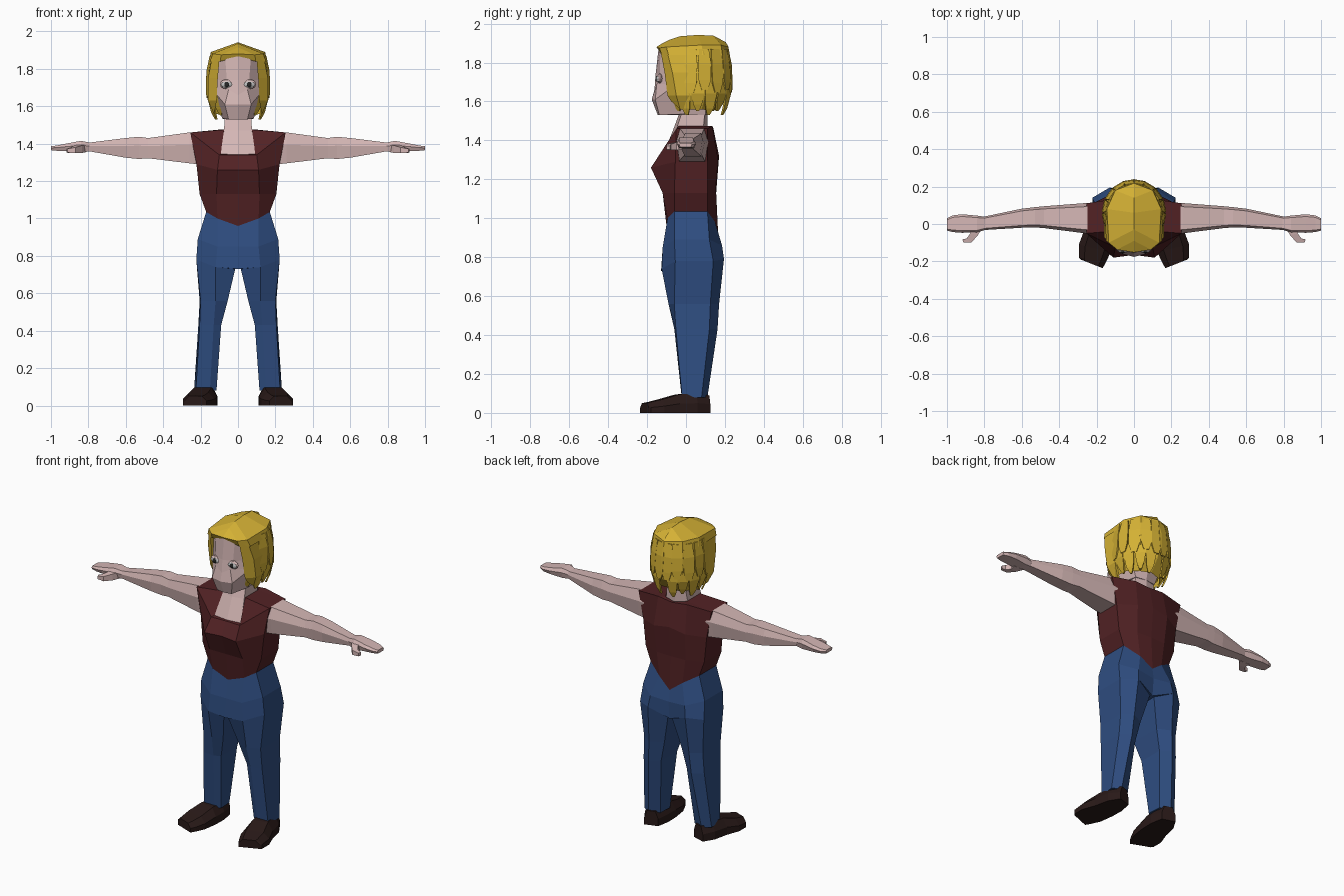
import bpy, bmesh, math
from mathutils import Vector


def material(name, rgb):
    m = bpy.data.materials.new(name)
    m.diffuse_color = (*rgb, 1)
    return m


SKIN = material("skin", (.66, .47, .46))
SHIRT = material("maroon", (.085, .016, .018))
DENIM = material("denim", (.028, .075, .22))
SHOE = material("dark_leather", (.022, .010, .009))
HAIR = material("blonde", (.66, .44, .035))
WHITE = material("eye_white", (.8, .8, .78))
BLACK = material("pupil", (.02, .02, .02))


def ring(z, *pts):
    # points are (x, y) at height z, or (x, y, own z)
    return [Vector((*p, z)) if len(p) == 2 else Vector(p) for p in pts]


def loft(name, rings, mat, closed=True, caps=(True, True)):
    """Skin rings of points, then mirror the result across x = 0."""
    bm = bmesh.new()
    for s in (1, -1):
        vs = [[bm.verts.new((p[0] * s, p[1], p[2])) for p in r] for r in rings]
        n = len(rings[0])
        for a, b in zip(vs, vs[1:]):
            for i in range(n if closed else n - 1):
                j = (i + 1) % n
                bm.faces.new((a[i], a[j], b[j], b[i]))
        for cap, r in zip(caps, (vs[0], vs[-1])):
            if cap:
                bm.faces.new(r)
    bmesh.ops.remove_doubles(bm, verts=bm.verts, dist=.0005)
    bmesh.ops.recalc_face_normals(bm, faces=bm.faces)
    me = bpy.data.meshes.new(name)
    bm.to_mesh(me)
    bm.free()
    me.materials.append(mat)
    ob = bpy.data.objects.new(name, me)
    bpy.context.collection.objects.link(ob)
    return ob


# Sleeveless top: half rings from front centre to back centre
hem = ring(0, (0, -.10, .96), (.11, -.095, 1.0), (.17, -.06, 1.035),
           (.17, .11, 1.035), (.08, .15, .98), (0, .165, .92))
loft("shirt", [
    hem,
    ring(1.13, (0, -.12), (.115, -.12), (.205, -.06), (.205, .11), (.10, .15), (0, .155)),
    ring(1.26, (0, -.165), (.11, -.18), (.222, -.055, 1.29), (.222, .11, 1.29),
         (.11, .165, 1.30), (0, .17, 1.32)),
    ring(1.34, (0, -.122), (.10, -.125), (.255, -.05, 1.46), (.255, .11, 1.46),
         (.10, .135, 1.475), (0, .14, 1.465)),
    ring(1.475, (0, -.105, 1.342), (.09, -.10, 1.345), (.075, -.035), (.075, .09),
         (.06, .115), (0, .125, 1.465))], SHIRT, closed=False, caps=(False, False))

# Trousers: pelvis and legs
loft("trouser_hips", [
    hem,
    ring(.85, (0, -.12), (.11, -.12), (.215, -.06, .89), (.215, .12, .89), (.12, .185, .86), (0, .175)),
    ring(.74, (0, -.128, .73), (.12, -.125), (.223, -.055, .78), (.223, .14, .78),
         (.13, .195, .79), (0, .165, .74))], DENIM, closed=False, caps=(False, True))
loft("trouser_leg", [
    ring(.78, (.015, -.12, .73), (.12, -.125, .74), (.223, -.055), (.223, .14), (.13, .195, .79), (.015, .16, .74)),
    ring(.56, (.055, -.07), (.12, -.09), (.20, -.06), (.205, .125), (.14, .17), (.06, .13)),
    ring(.43, (.09, -.04), (.13, -.06), (.205, -.052), (.212, .12), (.15, .162), (.09, .12)),
    ring(.08, (.115, -.005), (.15, -.022), (.225, -.02), (.235, .08), (.185, .11), (.12, .085))], DENIM)

# Shoes turned outwards, lofted from heel to toe
def shoe_section(inner, outer, h):
    (xi, yi), (xo, yo) = inner, outer
    a, b = Vector((xi, yi, 0)), Vector((xo, yo, 0))
    up = Vector((0, 0, 1))
    return [a, b, b + up * h * .5, b.lerp(a, .2) + up * h, a.lerp(b, .2) + up * h, a + up * h * .5]

loft("shoe", [
    shoe_section((.125, .10), (.205, .125), .09),
    shoe_section((.11, .02), (.245, .06), .10),
    shoe_section((.112, -.06), (.265, -.03), .095),
    shoe_section((.125, -.15), (.295, -.11), .07),
    shoe_section((.15, -.205), (.295, -.18), .055),
    shoe_section((.168, -.236), (.285, -.19), .05)], SHOE)

# Arms with mitten hands
def arm_section(x, y0, y1, z0, z1):
    w, h = y1 - y0, z1 - z0
    return [(x, y0 + .1 * w, z0), (x, y0, z0 + .6 * h), (x, y0 + .12 * w, z1),
            (x, y1 - .12 * w, z1), (x, y1, z0 + .6 * h), (x, y1 - .1 * w, z0)]

loft("arm", [arm_section(*s) for s in (
    (.215, -.05, .115, 1.29, 1.462), (.26, -.05, .112, 1.295, 1.46),
    (.48, -.022, .095, 1.322, 1.43), (.53, -.018, .09, 1.318, 1.437),
    (.60, -.02, .082, 1.325, 1.43), (.80, -.032, .04, 1.36, 1.405))], SKIN)
loft("hand", [arm_section(*s) for s in (
    (.79, -.03, .038, 1.36, 1.405), (.84, -.045, .045, 1.355, 1.415),
    (.92, -.047, .052, 1.36, 1.40), (.97, -.043, .046, 1.362, 1.39),
    (1.0, -.035, .03, 1.365, 1.386))], SKIN)
loft("thumb", [[(x0, y0, zl), (x1, y1, zl), (x1, y1, zh), (x0, y0, zh)]
               for x0, y0, x1, y1, zl, zh in (
    (.81, -.02, .88, -.02, 1.355, 1.395), (.835, -.06, .875, -.05, 1.35, 1.39),
    (.87, -.10, .895, -.078, 1.35, 1.38), (.912, -.10, .918, -.082, 1.352, 1.372))], SKIN)

# Neck with the exposed upper chest
loft("neck", [
    ring(1.33, (0, -.115), (.095, -.11), (.09, .09), (0, .10)),
    ring(1.47, (0, -.06), (.075, -.045), (.075, .09), (0, .11)),
    ring(1.58, (0, -.02), (.068, -.01), (.06, .10), (0, .11))],
    SKIN, closed=False, caps=(False, False))

# Head: half rings from chin to crown
loft("head", [
    ring(1.53, (0, -.145), (.05, -.137), (.085, -.02, 1.535), (.07, .10), (0, .11)),
    ring(1.61, (0, -.176), (.07, -.158), (.112, -.09, 1.66), (.10, .10), (0, .13)),
    ring(1.69, (0, -.162, 1.66), (.05, -.15), (.115, -.09), (.12, .10), (0, .15)),
    ring(1.74, (0, -.156), (.06, -.135), (.115, -.085), (.125, .10), (0, .16)),
    ring(1.88, (0, -.14), (.07, -.13), (.11, -.08), (.11, .10), (0, .16))],
    SKIN, closed=False)

# Eyes: flattened spheres with pupils
def ball(name, x, y, z, size, mat):
    bpy.ops.mesh.primitive_uv_sphere_add(segments=12, ring_count=6, radius=1, location=(x, y, z))
    ob = bpy.context.object
    ob.name = name
    ob.scale = size
    ob.data.materials.append(mat)

for s in (-1, 1):
    ball("eyelid", s * .06, -.134, 1.718, (.037, .014, .026), SKIN)
    ball("eye", s * .06, -.138, 1.716, (.032, .016, .019), WHITE)
    ball("pupil", s * .06, -.149, 1.716, (.013, .008, .015), BLACK)

# Hair: crown cap, side and back shell
loft("hair_crown", [
    ring(0, (0, -.12, 1.90), (0, -.09, 1.915), (0, -.03, 1.935), (0, .06, 1.942), (0, .14, 1.938), (0, .205, 1.905)),
    ring(1.88, (0, -.152), (.09, -.137, 1.875), (.135, -.10), (.145, .08, 1.89), (.10, .18, 1.89), (0, .218)),
    ring(1.84, (0, -.135, 1.86), (.095, -.125), (.15, -.09), (.155, .09), (.105, .187), (0, .225))],
    HAIR, closed=False, caps=(False, False))
loft("hair_shell", [
    ring(1.87, (.098, -.133), (.137, -.10), (.147, .08), (.10, .18), (0, .215)),
    ring(1.75, (.108, -.11), (.16, -.07), (.163, .10), (.112, .195), (0, .228)),
    ring(1.63, (.115, -.095), (.16, -.05), (.158, .10), (.105, .18), (0, .21)),
    ring(1.56, (.118, -.075, 1.60), (.13, -.03), (.12, .08), (.07, .14, 1.55), (0, .155))],
    HAIR, closed=False, caps=(False, False))

# Layered locks wrapped around the shell
def on_hair(angle, z, r):
    a = math.radians(angle)
    return (.165 * r * math.cos(a), .06 + .172 * r * math.sin(a), z)

def lock(angle, width, levels):
    rings = []
    for z, r, w in levels:
        a, b = angle - width * w / 2, angle + width * w / 2
        rings.append([on_hair(a, z, r - .06), on_hair(b, z, r - .06),
                      on_hair(b, z, r), on_hair(a, z, r)])
    loft("hair_lock", rings, HAIR)

for i, angle in enumerate((-36, -12, 12, 36, 60, 81)):
    d = .015 * (i % 2)
    lock(angle, 23, ((1.87, .92, .8), (1.79, 1.02, 1), (1.71 - d, 1.045, .9), (1.66 - d, 1.03, .45)))
for i, angle in enumerate((-46, -24, 0, 24, 48, 70)):
    d = .02 * (i % 2)
    lock(angle, 22, ((1.73, 1.0, 1), (1.64, 1.01, 1), (1.585 - d, .90, .75), (1.55 - d, .80, .25)))
